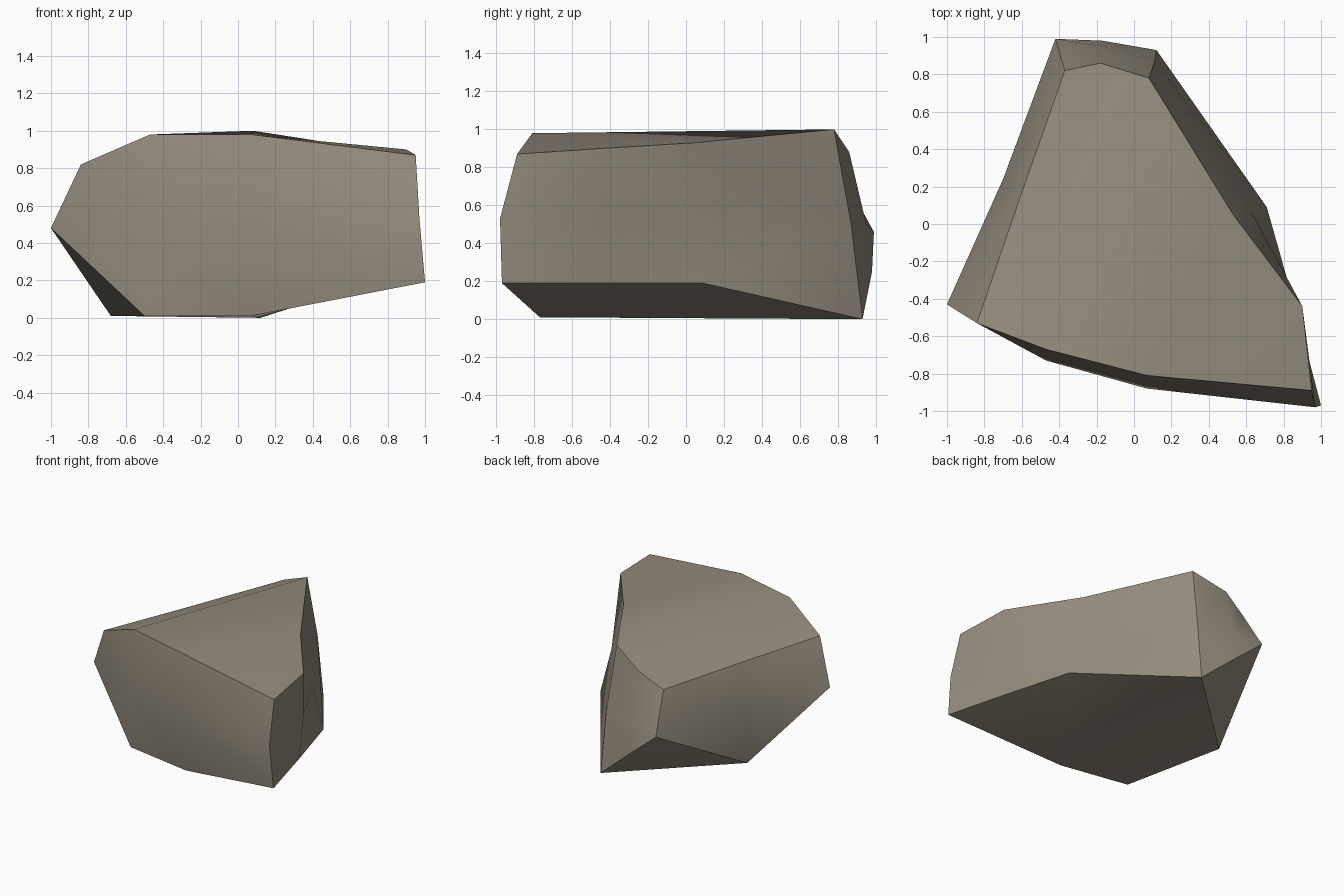
import bpy
import bmesh
import math

old = bpy.data.objects.get("Cube")
if old:
    bpy.data.objects.remove(old, do_unlink=True)

# Stone colour
stone = bpy.data.materials.new("warm grey stone")
stone.use_nodes = True
colour = (0.30, 0.262, 0.205, 1.0)
stone.diffuse_color = colour
shader = stone.node_tree.nodes["Principled BSDF"]
shader.inputs["Base Color"].default_value = colour
shader.inputs["Roughness"].default_value = 0.9

# Three matching loops, counter-clockwise from the front left
tip, back_corner = (-1, -.43, .48), (-.42, .99, .46)
rim = [(-.84, -.53, .82), (-.47, -.67, .98), (.07, -.81, .98), (.95, -.89, .87),
       (.9, -.44, .9), (.53, .05, .93), (.08, .78, 1), (-.18, .86, .88),
       (-.37, .82, .77), (-.61, .14, .8)]
girdle = [tip, (-.47, -.73, .5), (.07, -.88, .5), (.97, -.98, .53),
          (.9, -.44, .55), (.63, .06, .55), (.11, .87, .5), (-.17, .95, .5),
          back_corner, (-.7, .24, .47)]
base = [tip, (-.5, -.67, .01), (.07, -.77, .01), (1, -.97, .19),
        (.86, -.44, .19), (.71, .09, .19), (.12, .93, 0), (-.17, .98, .25),
        back_corner, (-.68, .18, .01)]

bm = bmesh.new()


def add_loop(points):
    return [bm.verts.new(p) for p in points]


def bridge(upper, lower):
    count = len(upper)
    for i in range(count):
        k = (i + 1) % count
        bm.faces.new((lower[i], lower[k], upper[k], upper[i]))


def cap(loop, patches):
    for patch in patches:
        bm.faces.new([loop["abcdefghij".index(c)] for c in patch])


# Sides, then the broad top and the faceted underside
top, middle, bottom = map(add_loop, (rim, girdle, base))
bridge(top, middle)
bridge(middle, bottom)
cap(top, ["abj", "bhij", "bcgh", "cfg", "cdef"])
cap(bottom, ["jba", "jgcb", "gfc", "fedc", "jihg"])

# Close the two corners where the lower loops meet
bmesh.ops.remove_doubles(bm, verts=bm.verts[:], dist=0.001)
bmesh.ops.triangulate(bm, faces=bm.faces[:])
bmesh.ops.recalc_face_normals(bm, faces=bm.faces[:])

mesh = bpy.data.meshes.new("rock")
bm.to_mesh(mesh)
bm.free()
mesh.materials.append(stone)
rock = bpy.data.objects.new("rock", mesh)
bpy.context.collection.objects.link(rock)

# Soft faces with crisp broken edges
bpy.ops.object.select_all(action="DESELECT")
rock.select_set(True)
bpy.context.view_layer.objects.active = rock
bpy.ops.object.shade_smooth_by_angle(angle=math.radians(35))
